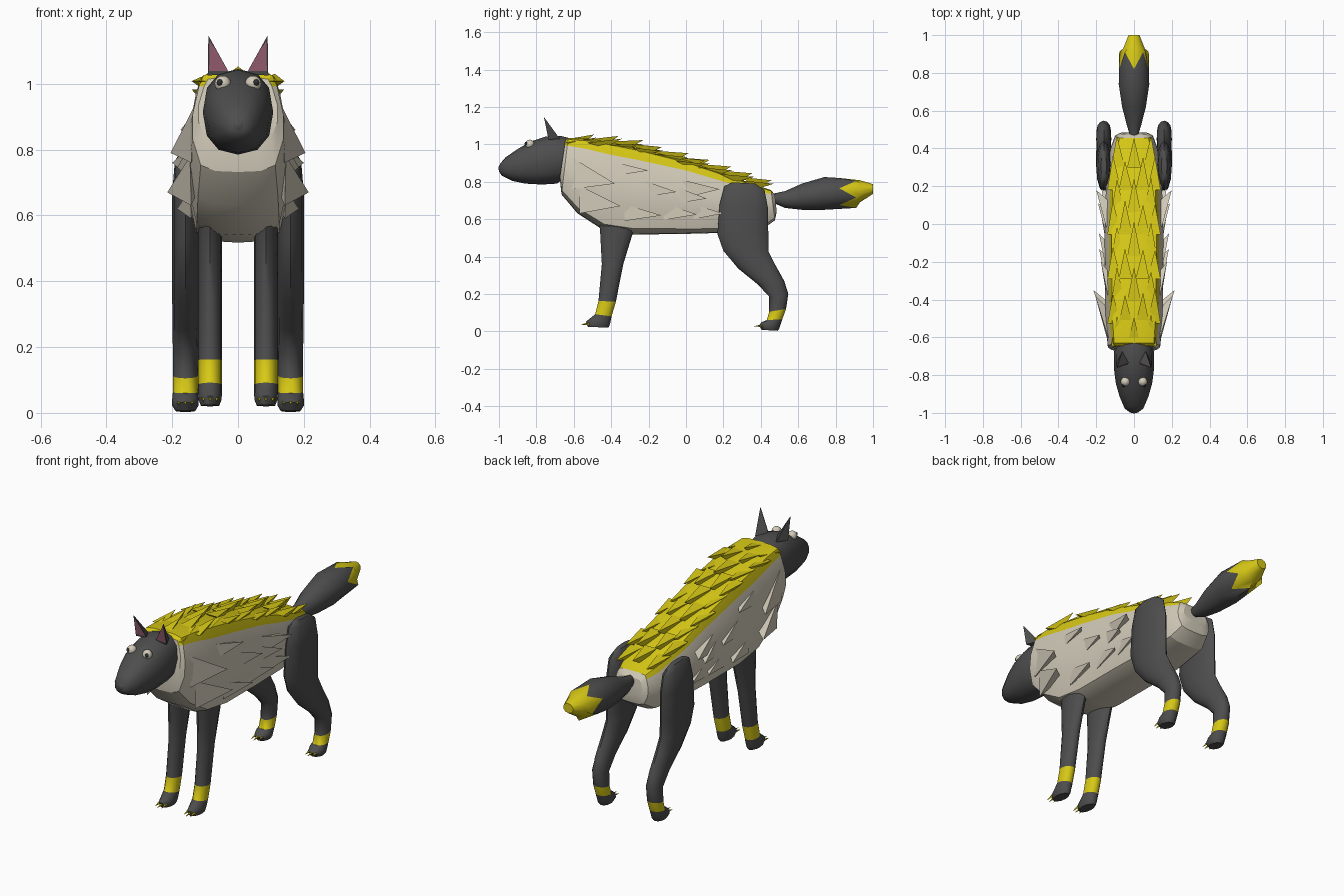
import bpy, bmesh, math, random
from mathutils import Vector

if "Cube" in bpy.data.objects:
    bpy.data.objects.remove(bpy.data.objects["Cube"])

random.seed(4)

def material(name, rgb):
    m = bpy.data.materials.new(name)
    m.diffuse_color = (*rgb, 1)
    m.use_nodes = True
    m.node_tree.nodes["Principled BSDF"].inputs["Base Color"].default_value = m.diffuse_color
    return m

DARK = material("charcoal fur", (0.075, 0.075, 0.075))
YELLOW = material("yellow fur", (0.68, 0.58, 0.008))
CREAM = material("cream fur", (0.65, 0.60, 0.49))
PINK = material("pink inner ear", (0.36, 0.13, 0.19))
BLACK = material("dark pupil", (0.03, 0.03, 0.03))

def make(name, verts, faces, mats, idx=None, angle=35):
    bm = bmesh.new()
    vs = [bm.verts.new(v) for v in verts]
    for k, f in enumerate(faces):
        bm.faces.new([vs[i] for i in f]).material_index = idx[k] if idx else 0
    bmesh.ops.recalc_face_normals(bm, faces=bm.faces[:])
    me = bpy.data.meshes.new(name)
    bm.to_mesh(me)
    bm.free()
    ob = bpy.data.objects.new(name, me)
    bpy.context.collection.objects.link(ob)
    for m in mats:
        me.materials.append(m)
    if angle:
        bpy.ops.object.select_all(action='DESELECT')
        ob.select_set(True)
        bpy.context.view_layer.objects.active = ob
        bpy.ops.object.shade_smooth_by_angle(angle=math.radians(angle))
    return ob

def circle(n, p=1.0):
    out = []
    for k in range(n):
        a = 2 * math.pi * k / n
        s, c = math.sin(a), math.cos(a)
        out.append((math.copysign(abs(s) ** p, s), math.copysign(abs(c) ** p, c)))
    return out

def loft(name, sections, profile, mats, rule=lambda i, j: 0, x0=0, angle=35, zig=None):
    """Skin rings; each section is (y1, z1, y2, z2, half width)."""
    verts, faces, idx, n = [], [], [], len(profile)
    for i, (y1, z1, y2, z2, hw) in enumerate(sections):
        for j, (px, pz) in enumerate(profile):
            y = (y1 + y2) / 2 + (y1 - y2) / 2 * pz
            if zig and i == zig[0]:
                y += zig[1] * (-1) ** (j + 1)
            verts.append((x0 + hw * px, y, (z1 + z2) / 2 + (z1 - z2) / 2 * pz))
    for i in range(len(sections) - 1):
        for j in range(n):
            k = (j + 1) % n
            faces.append((i * n + j, i * n + k, i * n + n + k, i * n + n + j))
            idx.append(rule(i, j))
    last = len(sections) - 1
    faces += [tuple(range(n)), tuple(range(last * n, last * n + n))]
    idx += [rule(0, n // 2), rule(last - 1, n // 2)]
    return make(name, verts, faces, mats, idx, angle)

def tufts(name, items, mat):
    """Wedge spikes: two base corners, a raised tip, and a buried heel."""
    verts, faces = [], []
    for quad in items:
        b = len(verts)
        verts += quad
        faces += [(b, b + 1, b + 2), (b, b + 2, b + 3), (b + 1, b + 3, b + 2), (b, b + 3, b + 1)]
    make(name, verts, faces, [mat], angle=0)

def ball(name, loc, r, mat, segs=12):
    bpy.ops.mesh.primitive_uv_sphere_add(segments=segs, ring_count=8, radius=r, location=loc)
    ob = bpy.context.object
    ob.name = name
    ob.data.materials.append(mat)
    bpy.ops.object.shade_smooth()

# Torso with a yellow saddle along the top
half = [(0, 1), (.45, 1), (.76, .94), (.86, .72), (1, .15), (1, -.35), (.82, -.88), (.5, -1), (0, -1.02)]
prof = half + [(-x, z) for x, z in half[-2:0:-1]]
loft("torso", [
    (-.645, 1.02, -.675, .82, .12), (-.63, 1.035, -.665, .735, .138), (-.52, 1.03, -.58, .635, .148),
    (-.40, 1.01, -.44, .545, .153), (-.25, .98, -.28, .522, .155), (0, .915, 0, .525, .155),
    (.2, .845, .2, .53, .148), (.38, .78, .41, .55, .125), (.455, .755, .475, .595, .10),
    (.475, .73, .485, .64, .075)], prof, [CREAM, YELLOW],
    lambda i, j: int((j < 3 or j >= 13) and i < 8), angle=25)

def back_z(y):
    return 1.03 - max(0, y + .52) * .1 - max(0, y + .3) * .2 + min(0, .0)

# Mane spikes in staggered rows along the back
items = []
for row in range(9):
    y = -.645 + row * .118
    xs = (-.085, 0, .085) if row % 2 == 0 else (-.105, -.045, .045, .105)
    for x in xs:
        jit = random.uniform(-.02, .02)
        z = back_z(y) - (.018 if abs(x) > .08 else 0)
        w = .036
        length = .17 + jit
        tip_y = min(y + length, .485)
        tip = (x * 1.06, tip_y, back_z(tip_y) + (.032 if abs(x) < .08 else .012) + jit * .4)
        items.append([(x - w, y, z - .004), (x + w, y, z - .004), tip,
                      (x, y + length * .5, back_z(y + length * .5) - .04)])
tufts("mane_spikes", items, YELLOW)

# Cream side spikes, mirrored: tip (x, y, z), length, height above and below tip
sides = []
for x, y, z, ln, up, dn in [
        (.205, -.38, .79, .23, .14, .03), (.215, -.35, .67, .22, .11, .04),
        (.175, -.20, .86, .20, .05, .03), (.185, -.05, .745, .20, .07, .03),
        (.185, -.13, .62, .20, .06, .03), (.175, .06, .625, .18, .06, .03),
        (.19, .11, .71, .18, .07, .03), (.2, .18, .76, .20, .05, .05),
        (.175, .2, .63, .16, .05, .03)]:
    for s in (-1, 1):
        top = .134 if z + up > .88 else .146
        sides.append([(s * top, y - ln, z + up), (s * .142, y - ln, z - dn), (s * x, y, z),
                      (s * .12, y - ln * .35, z + .01)])
tufts("side_spikes", sides, CREAM)

# Head
loft("head", [
    (-.995, .895, -1.0, .855, .022), (-.965, .93, -.985, .832, .05), (-.90, .975, -.93, .805, .076),
    (-.83, 1.015, -.86, .79, .096), (-.75, 1.042, -.77, .785, .107), (-.67, 1.045, -.69, .79, .106),
    (-.61, 1.03, -.63, .83, .095)], circle(12, .85), [DARK], angle=50)
ball("nose", (0, -.975, .872), .028, DARK)

for s in (-1, 1):
    side = "right" if s > 0 else "left"
    # Eyes
    ball(side + "_eye", (s * .046, -.835, 1.0), .025, CREAM)
    ball(side + "_pupil", (s * .055, -.853, 1.004), .010, BLACK, 8)
    # Ears with pink front faces
    tip = (s * .09, -.76, 1.147)
    make(side + "_ear", [(s * .025, -.735, 1.03), (s * .092, -.735, 1.025), (s * .062, -.675, 1.03), tip],
         [(0, 1, 3), (1, 2, 3), (2, 0, 3), (0, 1, 2)], [DARK], angle=0)
    c = Vector((s * .061, -.747, 1.06))
    pts = [Vector(p) for p in ((s * .025, -.735, 1.035), (s * .092, -.735, 1.035), tip)]
    inner = [c.lerp(p, .86) + Vector((0, -.004, 0)) for p in pts]
    make(side + "_inner_ear", inner, [(0, 1, 2)], [PINK], angle=0)

    # Front leg with yellow ankle band
    loft(side + "_front_leg", [
        (-.475, .62, -.25, .62, .036), (-.46, .55, -.28, .54, .036), (-.45, .36, -.335, .36, .036),
        (-.468, .163, -.375, .158, .036), (-.485, .092, -.398, .08, .036), (-.515, .068, -.405, .045, .036),
        (-.535, .052, -.41, .028, .035), (-.525, .024, -.415, .02, .028)],
        circle(12), [DARK, YELLOW], lambda i, j: int(i == 3), s * .085, 50)

    # Hind leg with yellow ankle band
    loft(side + "_hind_leg", [
        (.245, .797, .37, .79, .015), (.205, .775, .42, .755, .032), (.18, .68, .438, .66, .04),
        (.168, .52, .44, .52, .04), (.20, .43, .44, .43, .04), (.28, .335, .475, .36, .04),
        (.385, .25, .525, .27, .039), (.445, .185, .547, .2, .038), (.445, .105, .535, .12, .038),
        (.432, .06, .515, .065, .038), (.405, .05, .505, .035, .04), (.39, .032, .497, .012, .04),
        (.405, .008, .49, .003, .03)],
        circle(12), [DARK, YELLOW], lambda i, j: int(i == 8), s * .16, 50)

    # Claws on both paws
    claws = []
    for cx, cy, cz in ((.085, -.525, .042), (.16, .40, .032)):
        for dx in (-.02, 0, .02):
            x, y = s * cx + dx, cy + abs(dx) * .5
            claws.append([(x - .006, y, cz + .004), (x + .006, y, cz + .004), (x, y - .042, cz - .006),
                          (x, y, cz - .008)])
    tufts(side + "_claws", claws, YELLOW)

# Tail with a jagged yellow tip
loft("tail", [
    (.46, .735, .46, .69, .02), (.53, .75, .53, .66, .042), (.62, .79, .62, .65, .066),
    (.74, .825, .74, .65, .085), (.865, .82, .865, .66, .082), (.93, .808, .93, .69, .06),
    (1.0, .787, 1.0, .735, .03)], circle(10), [DARK, YELLOW],
    lambda i, j: int(i >= 4), zig=(4, .045), angle=40)
